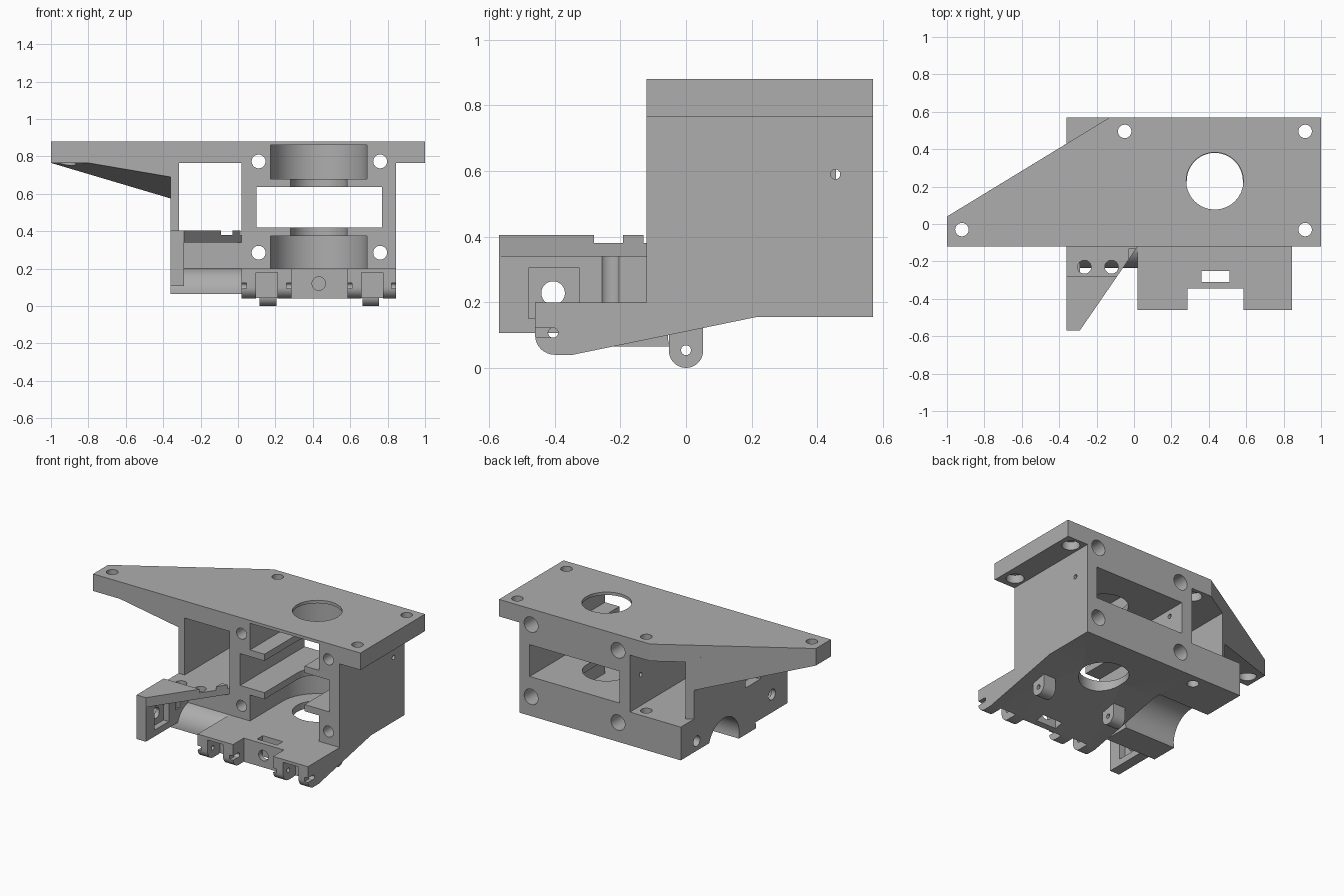
import bpy, bmesh
from math import sin, cos, radians
from mathutils import Vector

if "Cube" in bpy.data.objects:
    bpy.data.objects.remove(bpy.data.objects["Cube"])

grey = bpy.data.materials.new("plain grey")
grey.use_nodes = True
COLOUR = (0.42, 0.42, 0.42, 1)
grey.diffuse_color = COLOUR
grey.node_tree.nodes["Principled BSDF"].inputs["Base Color"].default_value = COLOUR


def arc(p, q, r, start, end, steps=24):
    angles = [radians(start + (end - start) * i / steps) for i in range(steps + 1)]
    return [(p + r * cos(a), q + r * sin(a)) for a in angles]


def place(axis, p, q, t):
    return {"x": (t, p, q), "y": (p, t, q), "z": (p, q, t)}[axis]


def to_object(name, bm):
    bmesh.ops.recalc_face_normals(bm, faces=bm.faces)
    mesh = bpy.data.meshes.new(name)
    bm.to_mesh(mesh)
    bm.free()
    mesh.materials.append(grey)
    ob = bpy.data.objects.new(name, mesh)
    bpy.context.collection.objects.link(ob)
    return ob


def prism(name, points, axis, low, high):
    """Extrude a flat outline along an axis."""
    bm = bmesh.new()
    face = bm.faces.new([bm.verts.new(place(axis, p, q, low)) for p, q in points])
    grown = bmesh.ops.extrude_face_region(bm, geom=[face])["geom"]
    shift = Vector(place(axis, 0, 0, high - low))
    bmesh.ops.translate(bm, verts=[v for v in grown if isinstance(v, bmesh.types.BMVert)], vec=shift)
    return to_object(name, bm)


def box(x0, x1, y0, y1, z0, z1, name="block"):
    return prism(name, [(x0, y0), (x1, y0), (x1, y1), (x0, y1)], "z", z0, z1)


def rod(axis, p, q, r, low, high):
    return prism("rod", arc(p, q, r, 0, 360, 32)[:-1], axis, low, high)


def combine(ob, tool, operation="DIFFERENCE"):
    mod = ob.modifiers.new("combine", "BOOLEAN")
    mod.operation, mod.solver, mod.object = operation, "EXACT", tool
    bpy.context.view_layer.objects.active = ob
    bpy.ops.object.modifier_apply(modifier=mod.name)
    bpy.data.objects.remove(tool)


FRONT, BACK = -0.12, 0.57
LEFT_X, BLOCK_X, BLOCK_END = -0.36, 0.02, 0.845
PLATE_Z, TOP_Z, FLOOR_Z, ARM_Z = 0.765, 0.88, 0.38, 0.405
BORE_X, BORE_Y = 0.432, 0.23

# Top plate with one slanted corner
body = prism("carriage_body", [(-1, FRONT), (1, FRONT), (1, BACK), (-0.13, BACK), (-1, 0.04)],
             "z", PLATE_Z, TOP_Z)

# Main block with the sloping front foot
profile = [(FRONT, 0.2), (FRONT, 0.8), (BACK, 0.8), (BACK, 0.155), (0.215, 0.155), (-0.345, 0.04)]
profile += arc(-0.4, 0.1, 0.06, 270, 180, 8) + [(-0.46, 0.2)]
combine(body, prism("main_block", profile, "x", BLOCK_X, BLOCK_END), "UNION")

# Side floor with rounded front lip and bearing groove underneath
profile = [(FRONT, FLOOR_Z), (BACK, FLOOR_Z), (BACK, 0.155)]
profile += arc(0.11, 0.1, 0.165, 19.5, 192.3) + arc(-0.098, 0.065, 0.137, 180, 99, 12)
combine(body, prism("side_floor", profile, "x", LEFT_X, BLOCK_X), "UNION")

# Side wall, trimmed along the slanted plate edge
combine(body, prism("side_wall", [(LEFT_X, FRONT), (-0.315, FRONT), (-0.315, 0.457), (LEFT_X, 0.43)],
                    "z", 0.3, 0.8), "UNION")

# Solid gusset beneath the plate overhang
bm = bmesh.new()
outline = [(-1, 0.04, PLATE_Z), (-0.8, FRONT, PLATE_Z), (LEFT_X, FRONT, 0.69), (LEFT_X, 0.43, 0.575)]
for x, y, z in outline:
    bm.verts.new((x, y, z))
    bm.verts.new((x, y, 0.8))
bmesh.ops.convex_hull(bm, input=bm.verts)
bmesh.ops.dissolve_limit(bm, angle_limit=radians(1), verts=bm.verts, edges=bm.edges)
combine(body, to_object("gusset", bm), "UNION")

# Window and the stepped bores that open to the front
combine(body, box(0.1, 0.77, -0.3, 0.7, 0.42, 0.635))
for radius, low, high in [(0.258, 0.2, 0.375), (0.258, 0.68, 0.86), (0.15, 0.36, 0.43), (0.15, 0.62, 0.69)]:
    outline = [(BORE_X - radius, -0.6), (BORE_X + radius, -0.6)] + arc(BORE_X, BORE_Y, radius, 0, 180)
    combine(body, prism("bore", outline, "z", low, high))
combine(body, rod("z", BORE_X, BORE_Y, 0.153, 0.84, 0.95))
combine(body, rod("z", BORE_X, BORE_Y, 0.153, 0.05, 0.25))

# Screw holes from front to back, wider at the back
for x in (0.11, 0.76):
    for z in (0.285, 0.773):
        combine(body, rod("y", x, z, 0.037, -0.2, 0.7))
        combine(body, rod("y", x, z, 0.052, 0.35, 0.7))

# Plate holes, wider below
for x, y in [(-0.92, -0.03), (0.915, -0.03), (0.915, 0.495), (-0.05, 0.495)]:
    combine(body, rod("z", x, y, 0.036, 0.1 if x == -0.05 else 0.7, 0.95))
    combine(body, rod("z", x, y, 0.055, 0.7, 0.82))

# Cross holes in the sides
combine(body, rod("x", 0.455, 0.59, 0.015, -0.1, 0.9))
combine(body, rod("x", 0.4, 0.22, 0.035, -0.5, -0.2))

# Front foot: middle notch, slot, screw hole, hinge gaps and pin slots
combine(body, box(0.285, 0.585, -0.6, -0.345, 0, 0.3))
combine(body, box(0.36, 0.51, -0.31, -0.25, 0, 0.3))
combine(body, rod("y", BORE_X, 0.12, 0.036, -0.4, -0.28))
for x in (0.095, 0.66):
    combine(body, box(x, x + 0.115, -0.6, -0.33, 0, 0.18))
combine(body, rod("x", -0.405, 0.107, 0.015, 0, 0.9))
for x in (0, 0.26, 0.565, 0.82):
    combine(body, box(x, x + 0.045, -0.6, -0.405, 0.093, 0.122))

# Diagonal arm with a side panel
arm = prism("front_arm", [(LEFT_X, -0.57), (-0.29, -0.57), (BLOCK_X, FRONT), (LEFT_X, FRONT)],
            "z", 0.34, ARM_Z)
combine(arm, box(LEFT_X, -0.29, -0.57, FRONT, 0.107, 0.36), "UNION")
combine(arm, box(-0.5, -0.03, -0.28, 0, FLOOR_Z, 0.5))
combine(arm, box(-0.05, 0.1, -0.13, 0, FLOOR_Z, 0.5))
combine(arm, box(-0.33, -0.2, -0.48, -0.325, 0.15, 0.305))
combine(arm, rod("x", -0.405, 0.228, 0.036, -0.5, -0.2))
for x in (-0.265, -0.12):
    combine(arm, rod("z", x, -0.23, 0.036, 0.2, 0.5))

# Hanging lugs with pin holes
parts = [body, arm]
for side, x in (("right", 0.115), ("left", 0.665)):
    outline = [(0.052, 0.14), (-0.052, 0.14)] + arc(0, 0.052, 0.052, 180, 360, 16)
    lug = prism(side + "_lug", outline, "x", x, x + 0.09)
    combine(lug, rod("x", 0, 0.054, 0.015, x - 0.1, x + 0.2))
    parts.append(lug)

# Smooth the round surfaces only
bpy.ops.object.select_all(action="DESELECT")
for ob in parts:
    ob.select_set(True)
bpy.context.view_layer.objects.active = body
bpy.ops.object.shade_smooth_by_angle(angle=radians(25))
